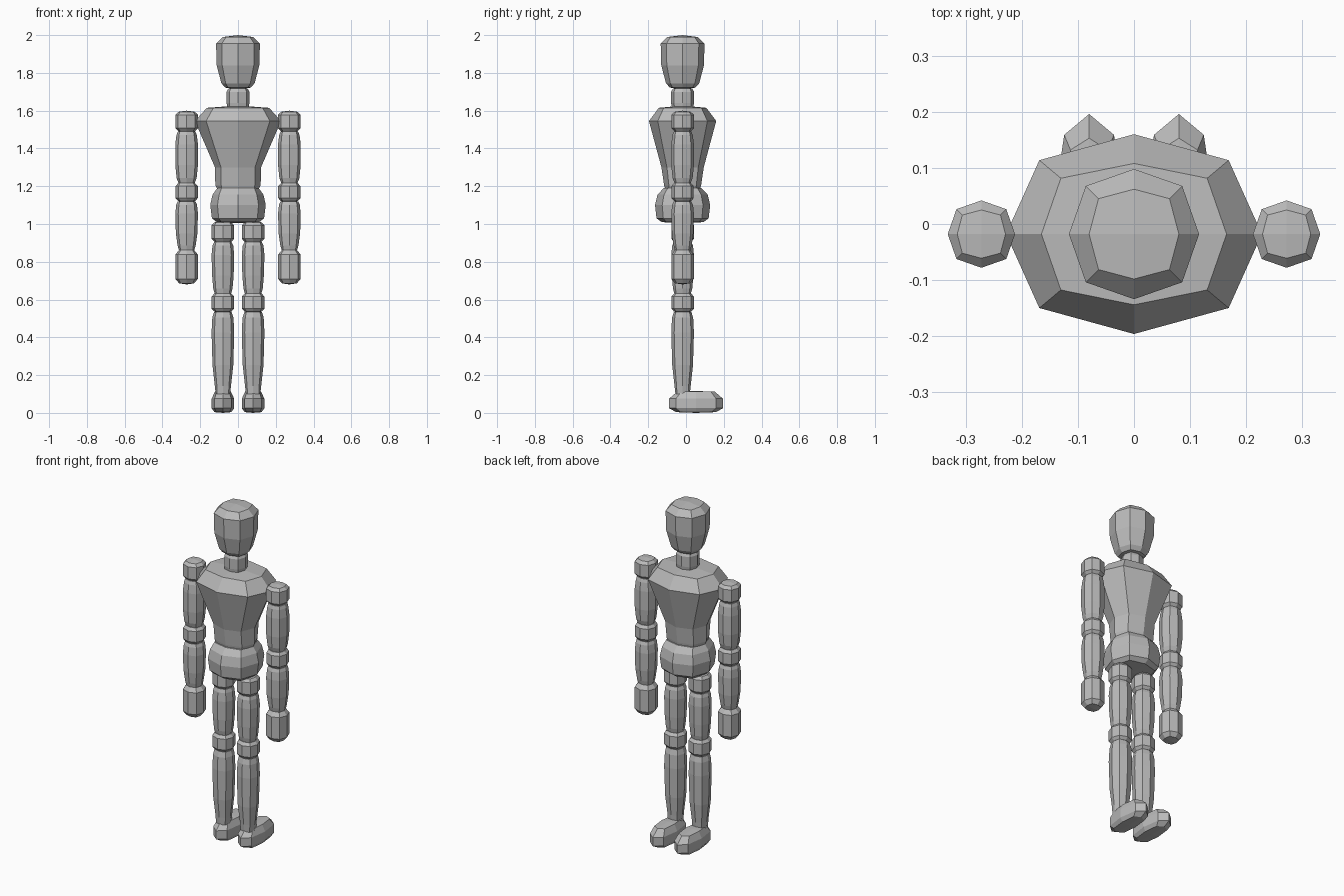
import bpy, bmesh

if "Cube" in bpy.data.objects:
    bpy.data.objects.remove(bpy.data.objects["Cube"])

CY = -0.018  # depth of the body axis

grey = bpy.data.materials.new("grey")
grey.diffuse_color = (0.5, 0.5, 0.5, 1)
grey.use_nodes = True
grey.node_tree.nodes["Principled BSDF"].inputs["Base Color"].default_value = grey.diffuse_color


def part(name, x, y, rings, dome=0.006):
    """Eight-sided block from rings (z, half width, half depth), bottom to top."""
    bm = bmesh.new()
    loops = []
    for i, (z, rx, ry) in enumerate(rings):
        c = 0.79 if i in (0, len(rings) - 1) else 0.74
        pts = [(1, 0), (c, c), (0, 1), (-c, c), (-1, 0), (-c, -c), (0, -1), (c, -c)]
        loops.append([bm.verts.new((x + px * rx, y + py * ry, z)) for px, py in pts])
    for a, b in zip(loops, loops[1:]):
        for i in range(8):
            j = (i + 1) % 8
            bm.faces.new((a[i], a[j], b[j], b[i]))
    # shallow domed caps of four quads
    for ring, z in ((loops[0], rings[0][0] - dome), (loops[-1], rings[-1][0] + dome)):
        mid = bm.verts.new((x, y, z))
        for i in range(0, 8, 2):
            bm.faces.new((mid, ring[i], ring[i + 1], ring[(i + 2) % 8]))
    bmesh.ops.recalc_face_normals(bm, faces=bm.faces[:])
    me = bpy.data.meshes.new(name)
    bm.to_mesh(me)
    bm.free()
    me.materials.append(grey)
    ob = bpy.data.objects.new(name, me)
    bpy.context.collection.objects.link(ob)


def block(name, x, z0, z1, r, end=0.045, bevel=0.022):
    """Short rounded joint or hand."""
    part(name, x, CY, [(z0 + 0.006, end, end), (z0 + bevel, r, r),
                       (z1 - bevel, r, r), (z1 - 0.006, end, end)])


def limb(name, x, z0, z1, radii):
    """Long segment with a swelling profile, bottom to top."""
    steps = (0.0, 0.1, 0.35, 0.75, 0.93, 1.0)
    part(name, x, CY, [(z0 + (z1 - z0) * t, r, r) for t, r in zip(steps, radii)], 0.002)


# Head, neck and trunk
part("head", 0, CY, [(1.722, 0.067, 0.067), (1.745, 0.088, 0.088), (1.84, 0.113, 0.113),
                     (1.955, 0.116, 0.116), (1.99, 0.08, 0.08)], 0.01)
part("neck", 0, CY, [(1.615, 0.055, 0.055), (1.64, 0.061, 0.061),
                     (1.70, 0.061, 0.061), (1.718, 0.05, 0.05)])
part("chest", 0, CY, [(1.18, 0.108, 0.09), (1.205, 0.12, 0.098), (1.30, 0.122, 0.112),
                      (1.545, 0.228, 0.178), (1.615, 0.165, 0.126)], 0.012)
part("pelvis", 0, CY, [(1.01, 0.112, 0.11), (1.03, 0.138, 0.138), (1.10, 0.147, 0.146),
                       (1.155, 0.135, 0.133), (1.19, 0.11, 0.10)])

# Arms and legs
for side, s in (("left", -1), ("right", 1)):
    ax, lx = s * 0.272, s * 0.08
    block(side + "_shoulder", ax, 1.485, 1.60, 0.06, 0.043)
    limb(side + "_upper_arm", ax, 1.215, 1.49, (0.042, 0.053, 0.06, 0.06, 0.054, 0.046))
    block(side + "_elbow", ax, 1.115, 1.222, 0.059)
    limb(side + "_forearm", ax, 0.86, 1.12, (0.04, 0.048, 0.057, 0.06, 0.055, 0.046))
    block(side + "_hand", ax, 0.68, 0.868, 0.06, 0.04, 0.03)
    block(side + "_hip", lx, 0.90, 1.015, 0.06)
    limb(side + "_thigh", lx, 0.63, 0.905, (0.043, 0.051, 0.057, 0.06, 0.055, 0.046))
    block(side + "_knee", lx, 0.53, 0.638, 0.06)
    limb(side + "_shin", lx, 0.10, 0.535, (0.038, 0.043, 0.055, 0.06, 0.056, 0.046))
    part(side + "_foot", lx, 0.053, [(0.004, 0.045, 0.105), (0.025, 0.06, 0.143),
                                     (0.075, 0.06, 0.143), (0.112, 0.042, 0.10)], 0.004)
